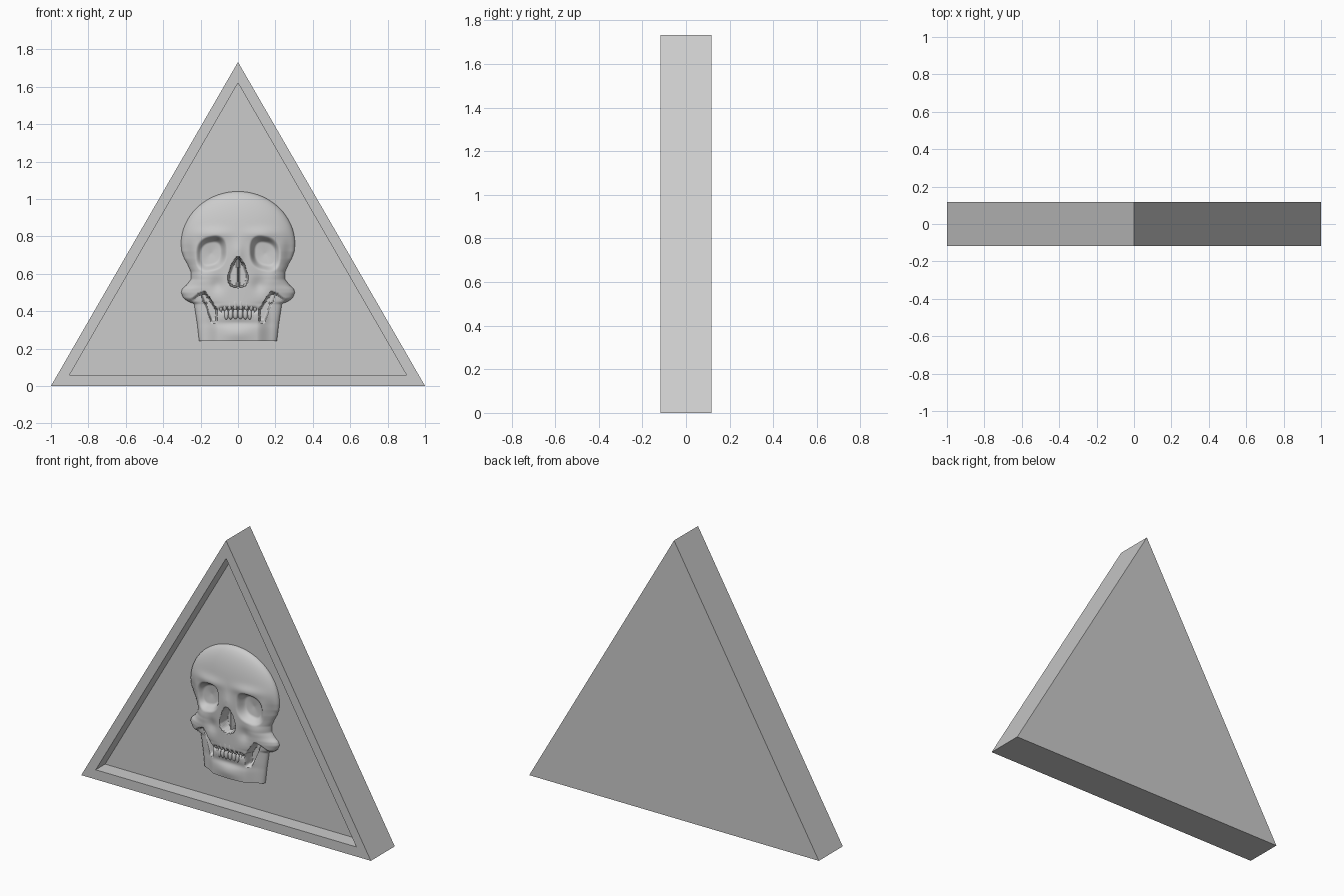
import bpy, bmesh, math

if "Cube" in bpy.data.objects:
    bpy.data.objects.remove(bpy.data.objects["Cube"])

FRONT, BACK, FLOOR = -0.118, 0.118, -0.025


def finish(name, bm, smooth=None):
    me = bpy.data.meshes.new(name)
    bm.to_mesh(me)
    bm.free()
    ob = bpy.data.objects.new(name, me)
    bpy.context.collection.objects.link(ob)
    if smooth:
        bpy.ops.object.select_all(action='DESELECT')
        ob.select_set(True)
        bpy.context.view_layer.objects.active = ob
        bpy.ops.object.shade_smooth_by_angle(angle=math.radians(smooth))
    return ob


def lerp_table(t, table):
    if t <= table[0][0]:
        return table[0][1]
    for (a, va), (b, vb) in zip(table, table[1:]):
        if t <= b:
            return va + (vb - va) * (t - a) / (b - a)
    return table[-1][1]


def step(a, b, t):
    t = max(0.0, min(1.0, (t - a) / (b - a)))
    return t * t * (3 - 2 * t)


def bump(x, z, cx, cz, sx, sz):
    return math.exp(-((x - cx) / sx) ** 2 - ((z - cz) / sz) ** 2)


# Triangular plaque with a recessed front
bm = bmesh.new()
outer = [(-1, 0), (1, 0), (0, 1.732)]
inner = [(-0.9, 0.06), (0.9, 0.06), (0, 1.62)]
rings = [[bm.verts.new((x, y, z)) for x, z in tri]
         for tri, y in ((outer, BACK), (outer, FRONT), (inner, FRONT), (inner, FLOOR))]
for r0, r1 in zip(rings, rings[1:]):
    for i in range(3):
        j = (i + 1) % 3
        bm.faces.new((r0[i], r0[j], r1[j], r1[i]))
bm.faces.new(rings[0][::-1])
bm.faces.new(rings[-1])
bmesh.ops.recalc_face_normals(bm, faces=bm.faces)
finish("triangle_plaque", bm)

# Skull relief: half-width outline by height, lower edge of the cheekbone by |x|
OUTLINE = [(0.24, 0.208), (0.33, 0.218), (0.44, 0.235), (0.452, 0.268), (0.47, 0.292),
           (0.50, 0.305), (0.52, 0.298), (0.54, 0.275), (0.57, 0.252), (0.61, 0.252),
           (0.65, 0.27), (0.68, 0.288), (0.72, 0.302), (0.757, 0.305)]
CHEEK = [(0, 0.405), (0.10, 0.405), (0.125, 0.42), (0.15, 0.465), (0.18, 0.50),
         (0.21, 0.49), (0.25, 0.46), (0.31, 0.44)]


def half_width(z):
    if z > 0.757:
        return 0.305 * math.sqrt(max(0, 1 - ((z - 0.757) / 0.283) ** 2))
    return lerp_table(z, OUTLINE)


def height(x, z):
    x, w = abs(x), max(half_width(z), 1e-4)
    u = min(1, x / w)
    if z > 0.757:
        r2 = (x / 0.305) ** 2 + ((z - 0.757) / 0.283) ** 2
        face = 0.082 * math.sqrt(max(0, 1 - r2))
    else:
        face = 0.082 * math.sqrt(max(0, 1 - u * u))
    edge = math.sqrt(max(0, 1 - u ** 6))
    # brow, cheekbone, nasal bridge and temple shaping
    face += 0.010 * bump(x, z, 0.13, 0.815, 0.09, 0.03) * edge
    face += 0.014 * bump(x, z, 0.20, 0.58, 0.06, 0.05) * edge
    face += 0.010 * bump(x, z, 0.0, 0.71, 0.03, 0.06)
    face -= 0.012 * bump(x, z, 0.27, 0.70, 0.03, 0.07)
    face -= 0.012 * bump(x, z, 0.11, 0.54, 0.035, 0.04)
    # jaw with chin and thin upright branches
    jaw = 0.036 * edge + 0.036 * math.sqrt(max(0, 1 - u * u)) * (1 - step(0.10, 0.18, x))
    jaw += 0.010 * bump(x, z, 0.0, 0.28, 0.08, 0.04) - 0.008 * bump(x, z, 0, 0.335, 0.12, 0.02)
    gap = step(0.11, 0.12, x) * (1 - step(-0.006, 0.006, x - 0.14 - (z - 0.345) * 0.38)) \
        * step(0.335, 0.355, z)
    jaw = jaw * (1 - gap) + 0.002 * gap
    zc = lerp_table(x, CHEEK)
    k = step(-0.008, 0.008, z - zc)
    h = jaw * (1 - k) + face * k
    # eye sockets
    dx, dz = (x - 0.145) / 0.083, (z - 0.708 + 0.18 * (x - 0.145)) / 0.092
    r = (abs(dx) ** 2.6 + abs(dz) ** 2.6) ** (1 / 2.6)
    m = 1 - step(0.62, 1.04, r)
    h = h * (1 - m) + (0.022 + 0.012 * r) * m
    # nose opening with a thin septum
    nw = lerp_table(z, [(0.525, 0.0), (0.54, 0.04), (0.57, 0.052), (0.60, 0.048),
                        (0.65, 0.03), (0.68, 0.012), (0.69, 0.0)])
    if nw > 0:
        m = 1 - step(-0.007, 0.004, x - nw)
        h = h * (1 - m) + (0.014 + 0.032 * (1 - step(0.003, 0.011, x))) * m
    # line of the bite
    h -= 0.02 * (1 - step(0.08, 0.12, x)) * math.exp(-((z - 0.408) / 0.012) ** 2)
    return min(0.091, max(0.001, h))


NX, NZ = 140, 190
bm = bmesh.new()
grid = []
for j in range(NZ + 1):
    t = j / NZ
    z = 0.24 + 0.80 * math.sin(t * math.pi / 2) ** 1.15
    w = max(half_width(z), 0.002)
    row = []
    for i in range(NX + 1):
        s = 2 * i / NX - 1
        x = w * (0.5 * s + 0.5 * math.sin(s * math.pi / 2))
        rim = i in (0, NX) or j == NZ
        row.append(bm.verts.new((x, FLOOR + 0.002 if rim else FLOOR - height(x, z), z)))
    if j == 0:
        grid.append([bm.verts.new((v.co.x, FLOOR + 0.002, z)) for v in row])
    grid.append(row)
for r0, r1 in zip(grid, grid[1:]):
    for i in range(NX):
        bm.faces.new((r0[i], r0[i + 1], r1[i + 1], r1[i]))
finish("skull_relief", bm, 50)

# Teeth: two rows of rounded pegs along the bite
for name, zc, zh, count, span in (("upper_teeth", 0.438, 0.034, 10, 0.105),
                                  ("lower_teeth", 0.385, 0.028, 10, 0.092)):
    bm = bmesh.new()
    for i in range(count):
        s = 2 * i / (count - 1) - 1
        x = span * math.sin(s * 1.25) / math.sin(1.25)
        z = zc - 0.012 * s * s
        geo = bmesh.ops.create_uvsphere(bm, u_segments=12, v_segments=8, radius=1)
        for v in geo["verts"]:
            c = v.co
            v.co = (x + c.x * 0.0135 * (1 - 0.25 * s * s),
                    FLOOR - 0.070 + 0.022 * s * s + c.y * 0.014,
                    z + math.copysign(abs(c.z) ** 0.8, c.z) * zh)
    finish(name, bm, 60)
